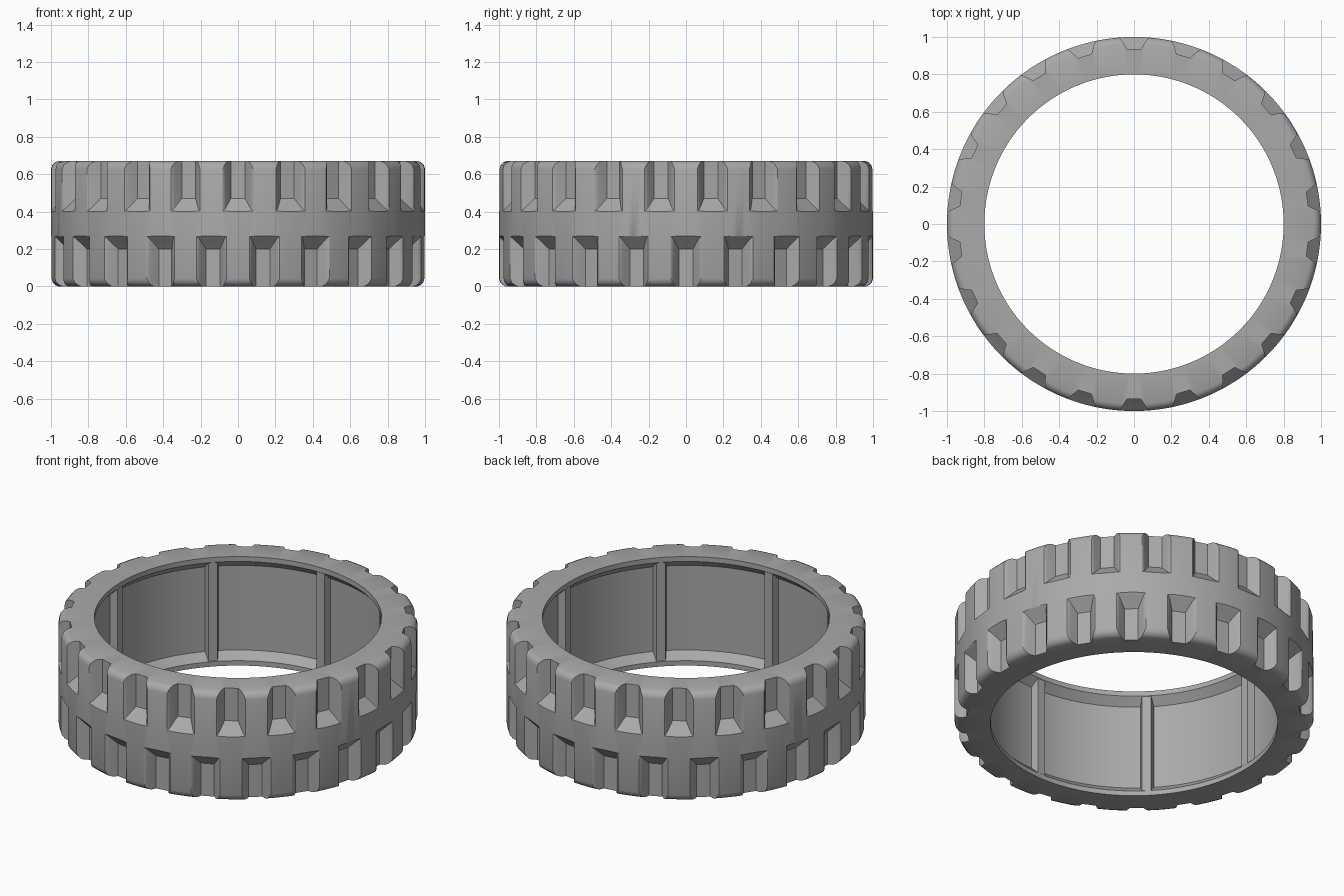
import bpy
import bmesh
from math import pi, tau, sin, cos

cube = bpy.data.objects.get("Cube")
if cube:
    bpy.data.objects.remove(cube)

HEIGHT = 0.67
GROOVES = 22
RIBS = 8
SEGMENTS = 176

rubber = bpy.data.materials.new("grey_rubber")
rubber.use_nodes = True
grey = (0.4, 0.4, 0.4, 1)
rubber.diffuse_color = grey
rubber.node_tree.nodes["Principled BSDF"].inputs["Base Color"].default_value = grey


def make_object(name, bm):
    bmesh.ops.recalc_face_normals(bm, faces=bm.faces)
    mesh = bpy.data.meshes.new(name)
    bm.to_mesh(mesh)
    bm.free()
    mesh.materials.append(rubber)
    obj = bpy.data.objects.new(name, mesh)
    bpy.context.collection.objects.link(obj)
    return obj


def polar(angle, radius, side, z):
    """Point at a radius, shifted sideways along the tangent."""
    return (radius * cos(angle) - side * sin(angle),
            radius * sin(angle) + side * cos(angle), z)


def add_loft(bm, angle, layers):
    """Solid through rectangles given as (radius, half width, low z, high z)."""
    rings = [[bm.verts.new(polar(angle, r, s, z))
              for s, z in ((-w, lo), (w, lo), (w, hi), (-w, hi))]
             for r, w, lo, hi in layers]
    bm.faces.new(rings[0][::-1])
    bm.faces.new(rings[-1])
    for a, b in zip(rings, rings[1:]):
        for i in range(4):
            j = (i + 1) % 4
            bm.faces.new((a[i], a[j], b[j], b[i]))


# Tyre ring: half profile mirrored about the middle height
half = [(0.845, 0.075), (0.80, 0.03), (0.80, 0), (0.963, 0),
        (0.981, 0.008), (0.994, 0.022), (1.0, 0.042)]
profile = half + [(r, HEIGHT - z) for r, z in reversed(half)]
bm = bmesh.new()
loops = []
for k in range(SEGMENTS):
    a = tau * k / SEGMENTS
    loops.append([bm.verts.new(polar(a, r, 0, z)) for r, z in profile])
for k in range(SEGMENTS):
    a, b = loops[k], loops[(k + 1) % SEGMENTS]
    for i in range(len(profile)):
        j = (i + 1) % len(profile)
        bm.faces.new((a[i], b[i], b[j], a[j]))
tyre = make_object("tyre_ring", bm)

# Tread grooves: two staggered rows, with sloped ends and rounded lips
upper = [(0.936, 0.038, 0.47, 0.8), (0.982, 0.066, 0.419, 0.8),
         (0.993, 0.075, 0.408, 0.8), (1.0, 0.088, 0.40, 0.8),
         (1.05, 0.15, 0.37, 0.8)]
lower = [(r, w, HEIGHT - hi, HEIGHT - lo) for r, w, lo, hi in upper]
bm = bmesh.new()
for layers, shift in ((upper, 0), (lower, 0.5)):
    for k in range(GROOVES):
        add_loft(bm, pi / 2 + tau * (k + shift) / GROOVES, layers)
cutter = make_object("groove_cutter", bm)
cutter.hide_render = True

cut = tyre.modifiers.new("tread_grooves", "BOOLEAN")
cut.operation = "DIFFERENCE"
cut.solver = "EXACT"
cut.object = cutter
bpy.context.view_layer.objects.active = tyre
bpy.ops.object.modifier_apply(modifier=cut.name)
bpy.data.objects.remove(cutter)

# Upright ribs across the recessed inner wall
bm = bmesh.new()
for k in range(RIBS):
    add_loft(bm, tau * k / RIBS, [(0.802, 0.026, 0.02, HEIGHT - 0.02),
                                  (0.86, 0.042, 0.02, HEIGHT - 0.02)])
ribs = make_object("inner_ribs", bm)

for obj in (tyre, ribs):
    bpy.ops.object.select_all(action="DESELECT")
    obj.select_set(True)
    bpy.context.view_layer.objects.active = obj
    bpy.ops.object.shade_smooth_by_angle(angle=pi / 6)
